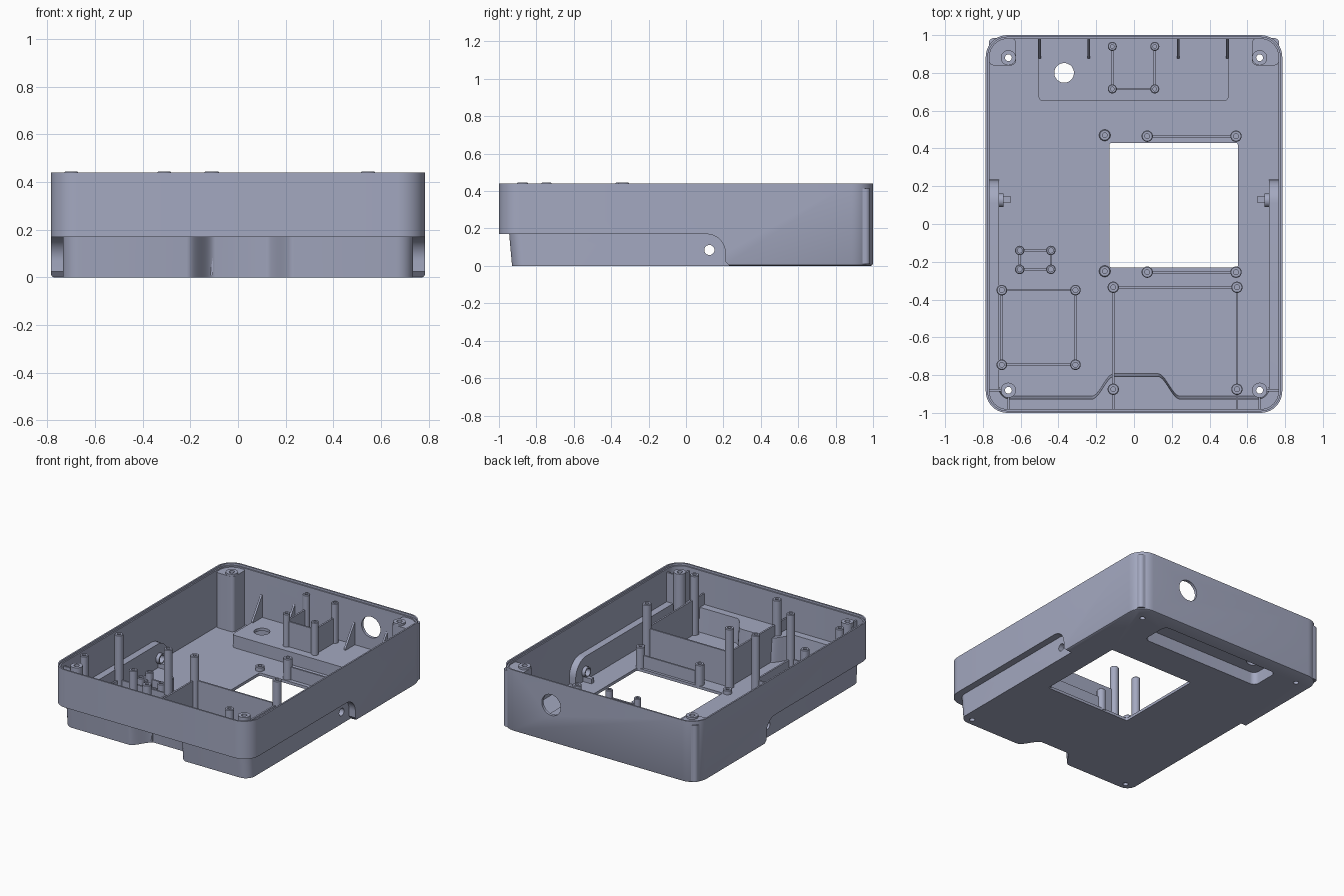
import bpy, bmesh, math
from mathutils import Vector

cube = bpy.data.objects.get("Cube")
if cube:
    bpy.data.objects.remove(cube)

paint = bpy.data.materials.new("blue_grey_plastic")
paint.use_nodes = True
COLOUR = (0.37, 0.395, 0.53, 1)
paint.diffuse_color = COLOUR
paint.node_tree.nodes["Principled BSDF"].inputs["Base Color"].default_value = COLOUR
parts = []


def loft(name, rings, part=True):
    """Closed solid through rings with equal point counts."""
    bm = bmesh.new()
    loops = [[bm.verts.new(p) for p in ring] for ring in rings]
    n = len(loops[0])
    for a, b in zip(loops, loops[1:]):
        for i in range(n):
            bm.faces.new((a[i], a[(i + 1) % n], b[(i + 1) % n], b[i]))
    bm.faces.new(loops[0][::-1])
    bm.faces.new(loops[-1])
    bmesh.ops.recalc_face_normals(bm, faces=bm.faces)
    mesh = bpy.data.meshes.new(name)
    bm.to_mesh(mesh)
    bm.free()
    obj = bpy.data.objects.new(name, mesh)
    bpy.context.collection.objects.link(obj)
    if part:
        parts.append(obj)
    else:
        obj.hide_render = True
    return obj


def prism(name, outline, a0, a1, axis="z", part=True):
    place = {"x": lambda p, a: (a, p[0], p[1]),
             "y": lambda p, a: (p[0], a, p[1]),
             "z": lambda p, a: (p[0], p[1], a)}[axis]
    return loft(name, [[place(p, a) for p in outline] for a in (a0, a1)], part)


def arc(cx, cy, r, start, end, n=10):
    angles = [math.radians(start + (end - start) * i / n) for i in range(n + 1)]
    return [(cx + r * math.cos(t), cy + r * math.sin(t)) for t in angles]


def circle(cx, cy, r, n=28):
    return arc(cx, cy, r, 0, 360, n)[:-1]


def rounded(x0, x1, y0, y1, r):
    return (arc(x1 - r, y1 - r, r, 0, 90) + arc(x0 + r, y1 - r, r, 90, 180)
            + arc(x0 + r, y0 + r, r, 180, 270) + arc(x1 - r, y0 + r, r, 270, 360))


def box(name, x0, x1, y0, y1, z0, z1, part=True):
    return prism(name, [(x0, y0), (x1, y0), (x1, y1), (x0, y1)], z0, z1, part=part)


def cut(target, *cutters):
    """Subtract the cutters and bake the result."""
    for c in cutters:
        m = target.modifiers.new("cut", "BOOLEAN")
        m.operation, m.solver, m.object = "DIFFERENCE", "EXACT", c
    bpy.context.view_layer.update()
    graph = bpy.context.evaluated_depsgraph_get()
    baked = bpy.data.meshes.new_from_object(target.evaluated_get(graph))
    target.modifiers.clear()
    target.data = baked
    for c in cutters:
        bpy.data.objects.remove(c)
    return target


def shell_outline(d):
    return rounded(-0.785 + d, 0.785 - d, -1 + d, 1 - d, 0.115 - d)


def lower_outline(d, z):
    """Narrow lower body with the scooped front, drafted with height."""
    w, front, r = 0.735 - d, -0.93 - 0.09 * z + d, 0.07 - d / 2
    scoop = []
    for i in range(15):
        t = i / 14
        rise = 0.12 * (0.5 - 0.5 * math.cos(math.pi * t))
        scoop.append((0.225 + d / 2 - 0.12 * t, front + rise))
    right = [(0.01 + x, y) for x, y in scoop]
    left = [(0.01 - x, y) for x, y in reversed(scoop)]
    return ([(w, 0.8)] + arc(w - r, front + r, r, 0, -90) + right + left
            + arc(-w + r, front + r, r, -90, -180) + [(-w, 0.8)])


def step_cutter(d):
    """Region removed below the overhang, grown by d."""
    profile = ([(-1.5, -0.1), (-1.5, 0.17 + d), (0.11, 0.17 + d)]
               + arc(0.11, 0.07, 0.1 + d, 80, 0, 12)
               + [(0.21 + d, 0.025), (0.23 + d, 0.002), (0.23 + d, -0.1)])
    slab = prism("step_cutter", profile, -1.2, 1.2, "x", part=False)
    core = loft("core", [[(x, y, z) for x, y in lower_outline(d, z)] for z in (-0.2, 0.4)], False)
    return cut(slab, core)


# Outer shell with a rounded bottom edge, hollowed from above
T = 0.02
shell = loft("case_shell", [[(x, y, z) for x, y in shell_outline(d)]
                            for d, z in ((0.012, 0), (0.004, 0.004), (0, 0.012), (0, 0.44))])
cut(shell, step_cutter(0))
cavity = prism("cavity", shell_outline(T), T, 0.6, part=False)
cut(cavity, step_cutter(T))
cut(shell, cavity)
cut(shell, prism("rim_rebate", shell_outline(0.011), 0.425, 0.7, part=False))

# Window, cable openings and screw holes
cut(shell, prism("window", rounded(-0.13, 0.55, -0.23, 0.43, 0.012), -0.1, 0.1, part=False))
cut(shell, prism("rear_port", circle(0.37, 0.27, 0.075, 40), 0.9, 1.1, "y", False))
cut(shell, prism("side_ports", circle(0.125, 0.085, 0.027), -1.1, 1.1, "x", False))
corners = [(sx * 0.665, y) for sx in (-1, 1) for y in (-0.88, 0.88)]
for x, y in corners:
    cut(shell, prism("screw_hole", circle(x, y, 0.018), -0.1, 0.2, part=False))

# Raised rear platform, recessed from below
platform = prism("rear_platform", rounded(-0.505, 0.5, 0.65, 0.987, 0.025), 0.008, 0.11)
for body in (shell, platform):
    cut(body, prism("recess", rounded(-0.48, 0.475, 0.675, 0.89, 0.04), -0.1, 0.09, part=False))
cut(platform, prism("platform_hole", circle(-0.37, 0.8, 0.052, 36), 0.05, 0.2, part=False))


def post(name, x, y, z1, r=0.03, z0=0.01, bore=0.013, depth=0.03):
    """Round screw post with a blind bore."""
    profile = [(r, z0), (r, z1 - 0.004), (r - 0.004, z1), (bore, z1), (bore, z1 - depth)]
    return loft(name, [[(px, py, z) for px, py in circle(x, y, q, 24)] for q, z in profile])


def rail(name, a, b, z1, z0=0.01, t=0.006):
    """Thin upright wall parallel to the x or y axis."""
    (x0, y0), (x1, y1) = a, b
    ex, ey = (t, 0) if x0 == x1 else (0, t)
    box(name, min(x0, x1) - ex, max(x0, x1) + ex, min(y0, y1) - ey, max(y0, y1) + ey, z0, z1)


# Corner fixings: square columns at the rear, webbed posts at the front
for x, y in corners:
    s = math.copysign(1, x)
    if y > 0:
        xs = sorted((s * 0.625, s * 0.768))
        column = prism("rear_corner_column", rounded(*xs, 0.84, 0.984, 0.025), 0.01, 0.415)
        cut(column, prism("bore", circle(x, y, 0.018), -0.1, 0.6, part=False))
        collar = prism("rear_corner_collar", circle(x, y, 0.04), 0.40, 0.43)
        cut(collar, prism("bore", circle(x, y, 0.018), -0.1, 0.6, part=False))
    else:
        column = prism("front_corner_post", circle(x, y, 0.04), 0.008, 0.43)
        cut(column, prism("bore", circle(x, y, 0.018), -0.1, 0.6, part=False))
        rail("front_corner_web", (x + s * 0.03, y), (s * 0.772, y), 0.40, 0.18)
        rail("front_corner_web", (x, -0.91), (x, -0.987), 0.40, 0.18)

# Small left-hand and right-hand port guides
for s in (-1, 1):
    xs = sorted((s * 0.69, s * 0.72))
    ring = prism("port_collar", circle(0.125, 0.085, 0.036), *xs, "x")
    cut(ring, prism("bore", circle(0.125, 0.085, 0.027), -1, 1, "x", False))
    box("port_rib", *sorted((s * 0.65, s * 0.72)), 0.115, 0.145, 0.01, 0.055)

# Tall front board mount
for x in (-0.11, 0.545):
    post("front_mount_post", x, -0.335, 0.445)
    post("front_mount_post", x, -0.875, 0.445, z0=0.18 if x < 0 else 0.01)
    rail("front_mount_wall", (x, -0.335), (x, -0.82 if x < 0 else -0.925), 0.27)
    rail("front_mount_ledge_wall", (x, -0.81), (x, -0.987), 0.27, 0.18)
rail("front_mount_wall", (-0.11, -0.335), (0.545, -0.335), 0.27)


# Rectangular mounts with rails between the posts
def mount(name, x0, x1, y0, y1, top, wall, r):
    for x in (x0, x1):
        for y in (y0, y1):
            post(name + "_post", x, y, top, r)
        rail(name + "_rail", (x, y0), (x, y1), wall)
    for y in (y0, y1):
        rail(name + "_rail", (x0, y), (x1, y), wall)


mount("side_mount", -0.7, -0.31, -0.745, -0.35, 0.445, 0.12, 0.028)
mount("small_mount", -0.605, -0.44, -0.24, -0.14, 0.12, 0.07, 0.025)

# Posts and rails beside the window
for y in (-0.255, 0.465):
    post("window_low_post", -0.155, y + 0.005, 0.05)
    for x in (0.07, 0.54):
        post("window_post", x, y, 0.17)
    rail("window_rail", (0.07, y), (0.54, y), 0.11)

# Rear cradle on the platform
for x in (-0.115, 0.11):
    post("cradle_front_post", x, 0.715, 0.345, 0.024, 0.1, 0.01)
    post("cradle_rear_post", x, 0.94, 0.395, 0.024, 0.1, 0.01)
    rail("cradle_wall", (x, 0.715), (x, 0.94), 0.29, 0.1)
rail("cradle_wall", (-0.115, 0.715), (0.11, 0.715), 0.29, 0.1)

# Triangular gussets on the rear wall
for x in (-0.5, -0.24, 0.235, 0.495):
    prism("rear_gusset", [(0.99, 0.1), (0.875, 0.1), (0.875, 0.12), (0.978, 0.27), (0.99, 0.27)],
          x - 0.007, x + 0.007, "x")

# Colour and shading
for obj in parts:
    obj.data.materials.clear()
    obj.data.materials.append(paint)
    for face in obj.data.polygons:
        face.material_index = 0
        face.use_smooth = True
    obj.data.set_sharp_from_angle(angle=math.radians(30))
